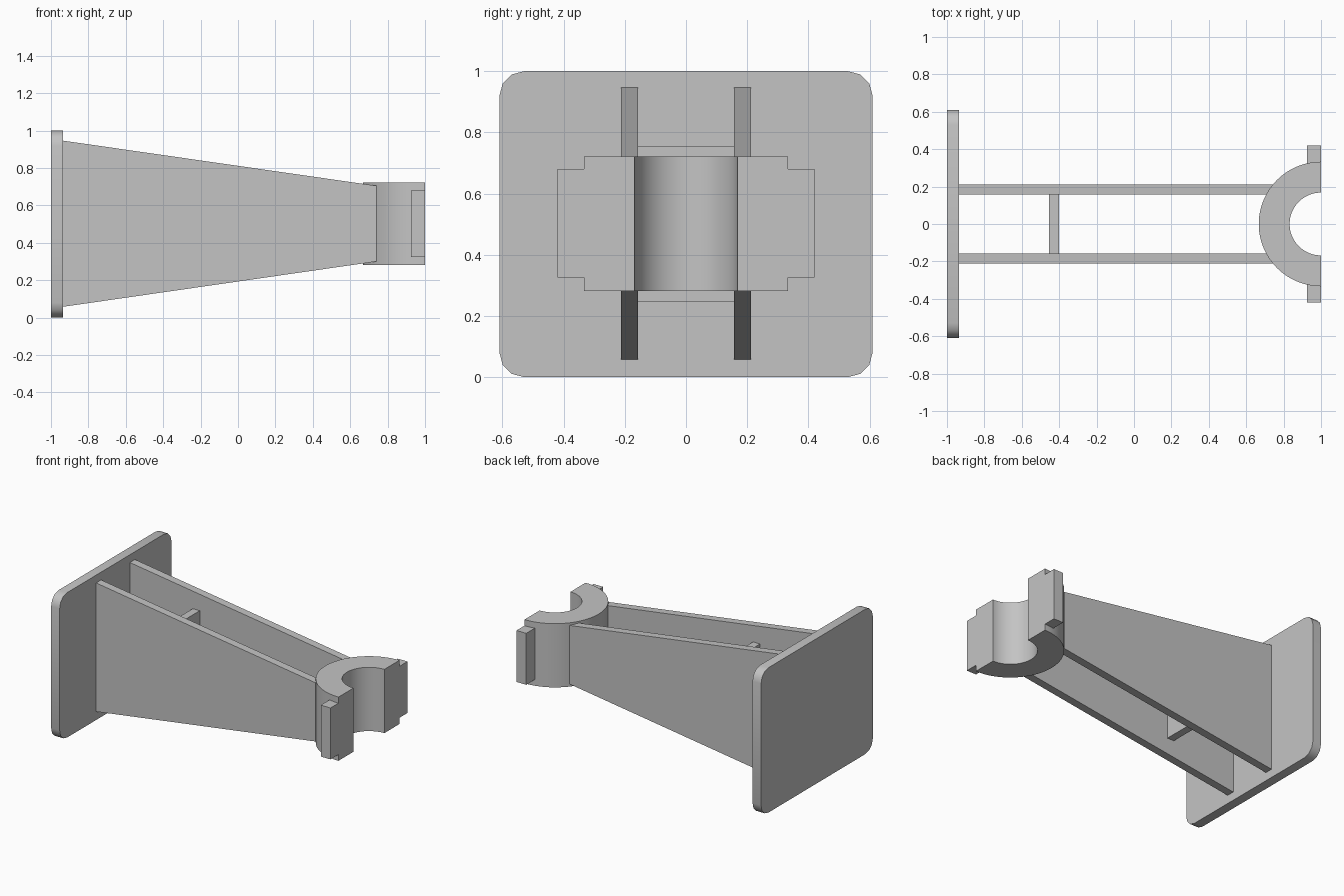
import bpy
import bmesh
from math import cos, sin, pi, radians
from mathutils import Vector

cube = bpy.data.objects.get("Cube")
if cube:
    bpy.data.objects.remove(cube, do_unlink=True)

grey = bpy.data.materials.new("plain grey")
grey.use_nodes = True
colour = (0.55, 0.55, 0.55, 1)
grey.diffuse_color = colour
grey.node_tree.nodes["Principled BSDF"].inputs["Base Color"].default_value = colour


def prism(name, outline, direction, smooth=False):
    """Extrude a closed planar outline along a direction."""
    bm = bmesh.new()
    face = bm.faces.new([bm.verts.new(p) for p in outline])
    ext = bmesh.ops.extrude_face_region(bm, geom=[face], use_keep_orig=True)
    moved = [g for g in ext["geom"] if isinstance(g, bmesh.types.BMVert)]
    bmesh.ops.translate(bm, verts=moved, vec=Vector(direction))
    bmesh.ops.recalc_face_normals(bm, faces=bm.faces)
    mesh = bpy.data.meshes.new(name)
    bm.to_mesh(mesh)
    bm.free()
    mesh.materials.append(grey)
    obj = bpy.data.objects.new(name, mesh)
    bpy.context.collection.objects.link(obj)
    if smooth:
        bpy.ops.object.select_all(action="DESELECT")
        obj.select_set(True)
        bpy.context.view_layer.objects.active = obj
        bpy.ops.object.shade_smooth_by_angle(angle=radians(31))
    return obj


def box(name, x0, x1, y0, y1, z0, z1):
    base = [(x0, y0, z0), (x1, y0, z0), (x1, y1, z0), (x0, y1, z0)]
    return prism(name, base, (0, 0, z1 - z0))


def arc(cx, cy, r, start, end, steps):
    angles = [radians(start + (end - start) * i / steps) for i in range(steps + 1)]
    return [(cx + r * cos(a), cy + r * sin(a)) for a in angles]


# Mounting plate with rounded corners
radius = 0.08
corners = []
for i, (sy, sz) in enumerate([(1, 1), (-1, 1), (-1, -1), (1, -1)]):
    corners += arc(sy * (0.61 - radius), 0.5 + sz * (0.5 - radius),
                   radius, 90 * i, 90 * i + 90, 3)
prism("mounting_plate", [(-1, y, z) for y, z in corners], (0.065, 0, 0), True)

# Half-ring clamp
bottom, top = 0.282, 0.722
ring = arc(1, 0, 0.333, 90, 270, 48) + arc(1, 0, 0.168, 270, 90, 48)
prism("half_ring_clamp", [(x, y, bottom) for x, y in ring], (0, 0, top - bottom), True)

# Tapered side arms and clamp ears
for side, s in (("left", 1), ("right", -1)):
    y = 0.157 if s > 0 else -0.212
    taper = [(-0.935, y, 0.058), (0.74, y, 0.3), (0.74, y, 0.705), (-0.935, y, 0.946)]
    # The front faces -y, so the back arm and ear lie on +y
    where = "back" if s > 0 else "front"
    prism(where + "_arm", taper, (0, 0.055, 0))
    ya, yb = sorted((s * 0.31, s * 0.42))
    box(where + "_clamp_ear", 0.926, 1, ya, yb, 0.325, 0.68)

# Web joining the arms
box("cross_web", -0.455, -0.402, -0.157, 0.157, 0.246, 0.756)
